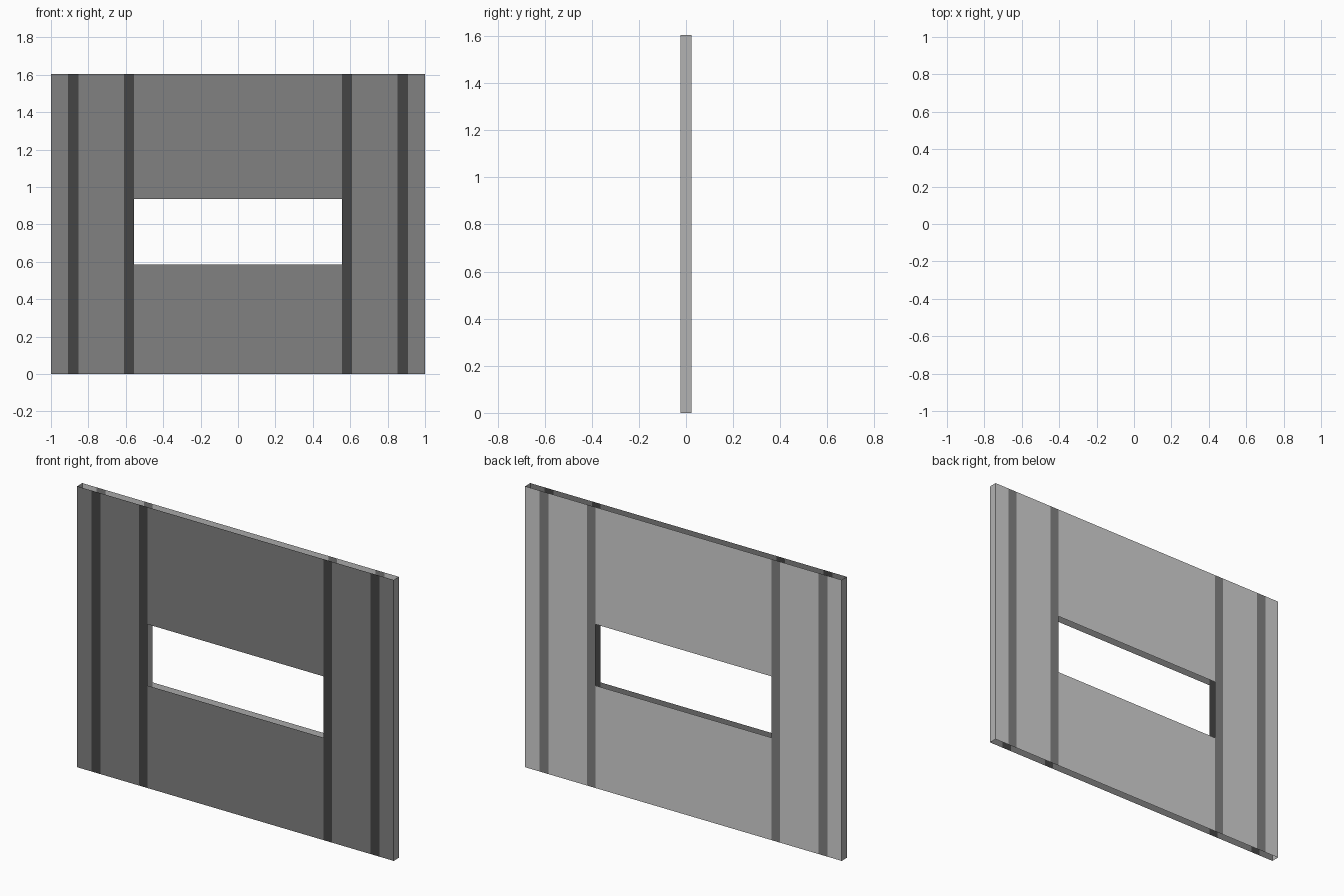
import bpy, bmesh

if "Cube" in bpy.data.objects:
    bpy.data.objects.remove(bpy.data.objects["Cube"])

HALF_DEPTH = 0.0235
HEIGHT = 1.604
SLOT_X = 0.555
SLOT_Z = (0.585, 0.935)
XS = [-1.0, -0.91, -0.852, -0.61, -0.555, 0.555, 0.61, 0.852, 0.91, 1.0]
STRIPE_COLUMNS = (1, 3, 5, 7)


def material(name, grey):
    m = bpy.data.materials.new(name)
    m.diffuse_color = (grey, grey, grey, 1)
    m.use_nodes = True
    m.node_tree.nodes["Principled BSDF"].inputs["Base Color"].default_value = m.diffuse_color
    return m


dark_stripe = material("dark grey stripe", 0.06)
mid_grey = material("mid grey", 0.22)
light_grey = material("light grey", 0.64)
edge_grey = material("edge grey", 0.45)


def make_object(name, quads, mats):
    """quads: list of (four corners, material index)"""
    bm = bmesh.new()
    for corners, index in quads:
        face = bm.faces.new([bm.verts.new(c) for c in corners])
        face.material_index = index
    bmesh.ops.remove_doubles(bm, verts=bm.verts, dist=1e-5)
    mesh = bpy.data.meshes.new(name)
    bm.to_mesh(mesh)
    bm.free()
    for m in mats:
        mesh.materials.append(m)
    obj = bpy.data.objects.new(name, mesh)
    bpy.context.collection.objects.link(obj)
    return obj


def panel(name, y, mats):
    """Flat sheet of vertical bands with the slot left open"""
    zs = [0.0, *SLOT_Z, HEIGHT]
    quads = []
    for i, (x0, x1) in enumerate(zip(XS, XS[1:])):
        striped = i in (1, 3, 5, 7)
        for j, (z0, z1) in enumerate(zip(zs, zs[1:])):
            if j == 1 and abs(x0 + x1) / 2 < 0.3:
                continue
            corners = [(x0, y, z0), (x1, y, z0), (x1, y, z1), (x0, y, z1)]
            if y > 0:
                corners.reverse()
            quads.append((corners, int(striped)))
    return make_object(name, quads, mats)


# Front and back sheets; top, bottom and slot are open
panel("front_panel", -HALF_DEPTH, [mid_grey, dark_stripe])
panel("back_panel", HALF_DEPTH, [light_grey, mid_grey])

# Narrow closing strips on the two ends
for name, s in (("left_edge", -1), ("right_edge", 1)):
    d = HALF_DEPTH * s
    make_object(name, [([(s, -d, 0), (s, d, 0), (s, d, HEIGHT), (s, -d, HEIGHT)], 0)],
                [edge_grey])
